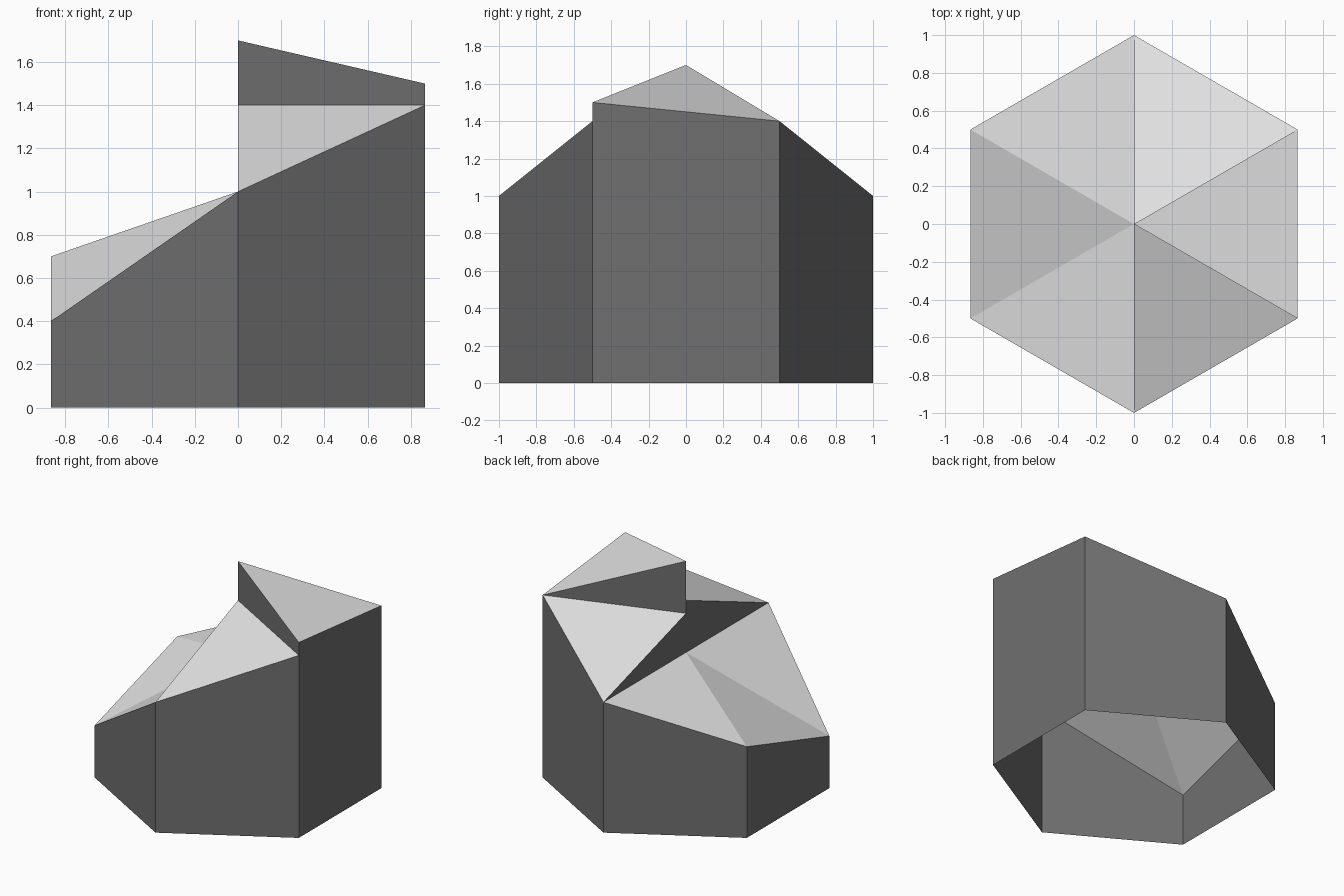
import bpy, math

if "Cube" in bpy.data.objects:
    bpy.data.objects.remove(bpy.data.objects["Cube"])

# Roof wedges going round the hexagon: (centre height, first corner, second corner)
WEDGES = [(1.7, 1.5, 1.4), (1.3, 1.4, 1.0), (1.0, 1.0, 0.7),
          (1.0, 0.7, 0.4), (1.0, 0.4, 1.0), (1.4, 1.0, 1.4)]


def material(name, grey):
    mat = bpy.data.materials.new(name)
    mat.diffuse_color = (grey, grey, grey, 1)
    mat.use_nodes = True
    mat.node_tree.nodes["Principled BSDF"].inputs["Base Color"].default_value = mat.diffuse_color
    return mat


def corner(i, z):
    a = math.radians(60 * i - 30)
    return (round(math.cos(a), 5), round(math.sin(a), 5), z)


def build(name, faces, mat):
    """Make a flat-shaded mesh from faces given as point loops, dropping doubled points."""
    verts, polys = [], []
    for face in faces:
        loop = []
        for p in face:
            if p not in verts:
                verts.append(p)
            k = verts.index(p)
            if k not in loop:
                loop.append(k)
        if len(loop) > 2:
            polys.append(loop)
    mesh = bpy.data.meshes.new(name)
    mesh.from_pydata(verts, [], polys)
    mesh.materials.append(mat)
    obj = bpy.data.objects.new(name, mesh)
    bpy.context.collection.objects.link(obj)


roof, walls, steps = [], [], []
for i, (mid, first, second) in enumerate(WEDGES):
    prev_mid, _, prev_second = WEDGES[i - 1]
    roof.append([(0, 0, mid), corner(i, first), corner(i + 1, second)])
    walls.append([corner(i, 0), corner(i + 1, 0), corner(i + 1, second), corner(i, first)])
    # Upright step closing the gap to the previous wedge
    steps.append([(0, 0, prev_mid), corner(i, prev_second), corner(i, first), (0, 0, mid)])

light = material("light_grey", 0.77)
dark = material("dark_grey", 0.16)

# Sloping roof, open-bottomed outer walls and the steps between roof wedges
build("roof_wedges", roof, light)
build("outer_walls", walls, dark)
build("roof_steps", steps, dark)
